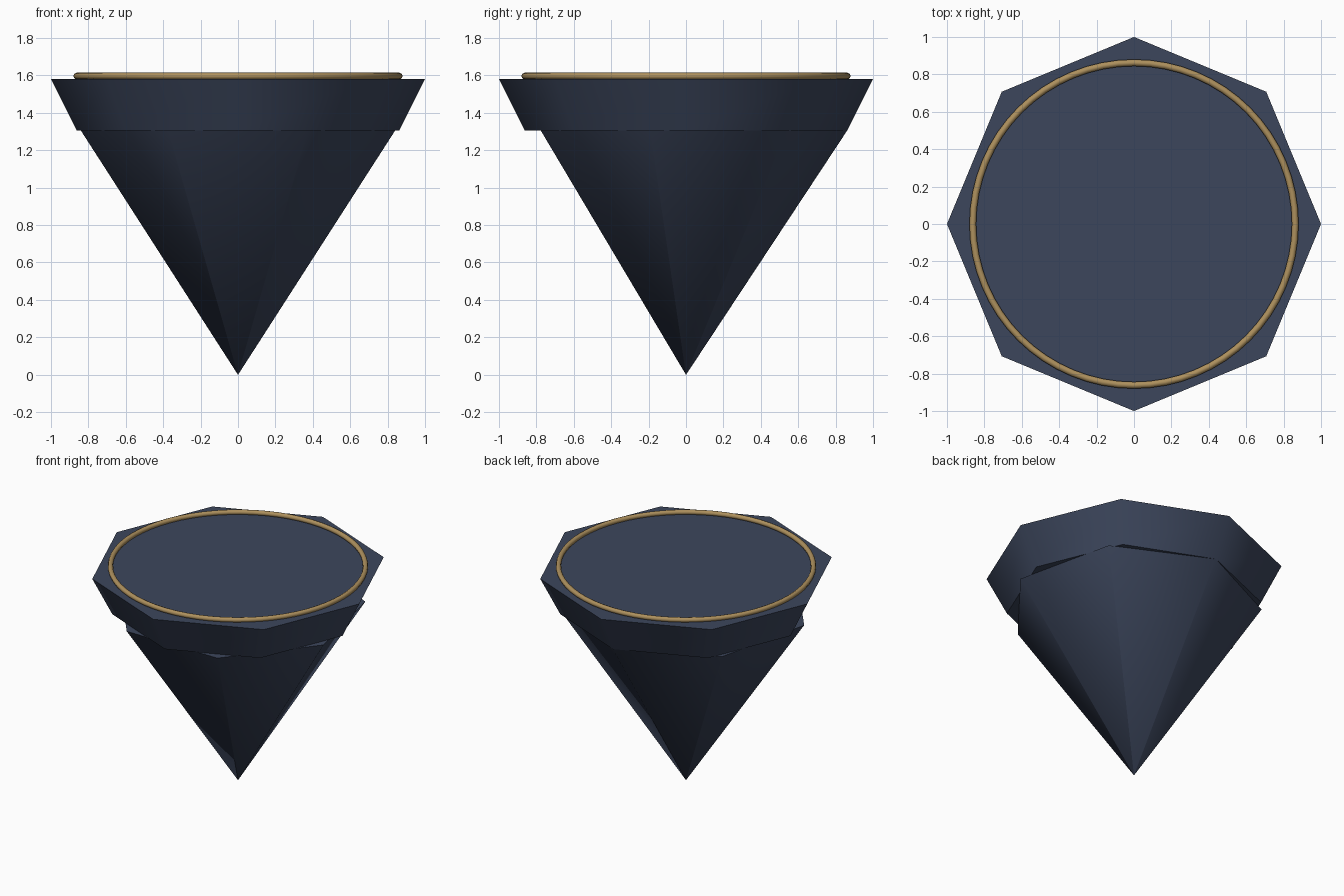
import bpy
import math

cube = bpy.data.objects.get("Cube")
if cube:
    bpy.data.objects.remove(cube, do_unlink=True)


def make_material(name, rgb):
    mat = bpy.data.materials.new(name)
    mat.use_nodes = True
    color = (*rgb, 1.0)
    mat.diffuse_color = color
    mat.node_tree.nodes["Principled BSDF"].inputs["Base Color"].default_value = color
    return mat


slate = make_material("slate blue", (0.045, 0.061, 0.107))
gold = make_material("antique gold", (0.42, 0.28, 0.11))


def finish(obj, name, mat):
    obj.name = name
    obj.data.materials.append(mat)
    bpy.ops.object.select_all(action='DESELECT')
    obj.select_set(True)
    bpy.context.view_layer.objects.active = obj
    bpy.ops.object.shade_smooth_by_angle(angle=math.radians(60))


def frustum(name, sides, bottom, top, mat):
    """Capped prism between two (radius, z) rings, first corner towards +y."""
    verts = []
    for radius, z in (bottom, top):
        for i in range(sides):
            a = math.tau * i / sides
            verts.append((radius * math.sin(a), radius * math.cos(a), z))
    # corners run clockwise seen from above
    faces = [tuple(range(sides)), tuple(reversed(range(sides, 2 * sides)))]
    for i in range(sides):
        j = (i + 1) % sides
        faces.append((j, i, i + sides, j + sides))
    mesh = bpy.data.meshes.new(name)
    mesh.from_pydata(verts, [], faces)
    obj = bpy.data.objects.new(name, mesh)
    bpy.context.collection.objects.link(obj)
    finish(obj, name, mat)


# Seven-sided point hanging below the platform
frustum("lower_spike", 7, (0.001, 0.0), (0.862, 1.305), slate)

# Eight-sided flared platform
frustum("platform", 8, (0.862, 1.305), (1.0, 1.58), slate)

# Thin ring resting on the platform
bpy.ops.mesh.primitive_torus_add(
    major_radius=0.862, minor_radius=0.018,
    major_segments=64, minor_segments=8, location=(0, 0, 1.596))
finish(bpy.context.object, "rim_ring", gold)
